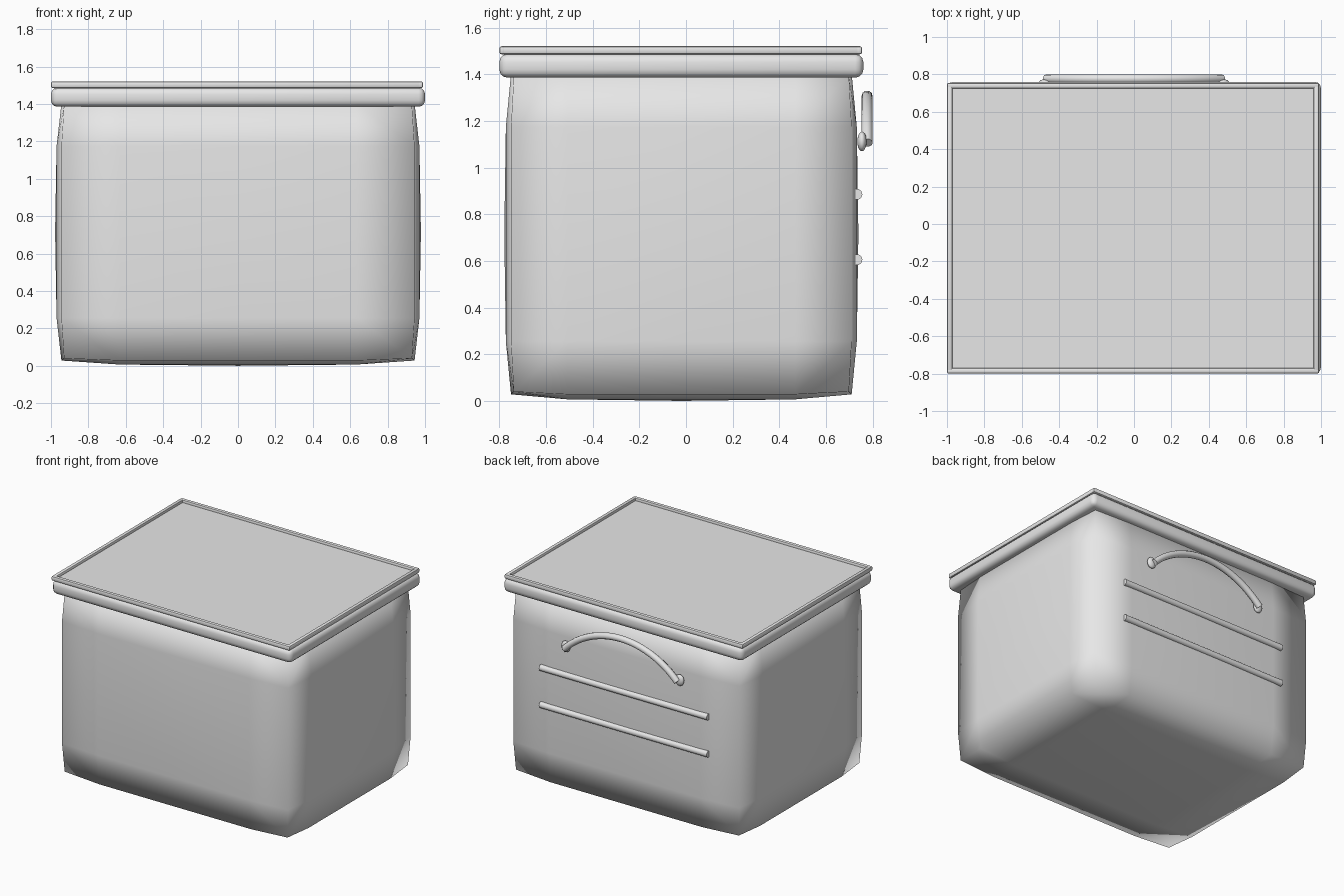
import bpy, bmesh, math
from mathutils import Vector

if "Cube" in bpy.data.objects:
    bpy.data.objects.remove(bpy.data.objects["Cube"])

grey = bpy.data.materials.new("plain grey")
grey.diffuse_color = (0.8, 0.8, 0.8, 1)
grey.use_nodes = True
grey.node_tree.nodes["Principled BSDF"].inputs["Base Color"].default_value = grey.diffuse_color


def finish(obj, name, angle=180):
    obj.name = name
    obj.data.materials.clear()
    obj.data.materials.append(grey)
    bpy.ops.object.select_all(action='DESELECT')
    obj.select_set(True)
    bpy.context.view_layer.objects.active = obj
    if obj.type == 'CURVE':
        bpy.ops.object.convert(target='MESH')
        obj = bpy.context.object
    bpy.ops.object.shade_smooth_by_angle(angle=math.radians(angle))
    return obj


def box(name, lo, hi, bevel=0, segments=3):
    lo, hi = Vector(lo), Vector(hi)
    bpy.ops.mesh.primitive_cube_add(size=1, location=(lo + hi) / 2)
    obj = bpy.context.object
    obj.scale = hi - lo
    bpy.ops.object.transform_apply(location=False, rotation=False, scale=True)
    if bevel:
        mod = obj.modifiers.new("rounded", 'BEVEL')
        mod.width, mod.segments = bevel, segments
        bpy.ops.object.modifier_apply(modifier=mod.name)
    return finish(obj, name, 40)


def tube(name, points, radius):
    curve = bpy.data.curves.new(name, 'CURVE')
    curve.dimensions = '3D'
    curve.bevel_depth, curve.bevel_resolution = radius, 3
    curve.use_fill_caps = True
    spline = curve.splines.new('POLY')
    spline.points.add(len(points) - 1)
    for p, co in zip(spline.points, points):
        p.co = (*co, 1)
    obj = bpy.data.objects.new(name, curve)
    bpy.context.collection.objects.link(obj)
    return finish(obj, name, 50)


# Body: a soft box whose faces swell between straight corners
steps = [-1, -0.68, 0, 0.68, 1]
centre = Vector((0, -0.02, 0.715))
half = Vector((0.93, 0.718, 0.675))
swell = Vector((0.04, 0.034, 0.033))
bm = bmesh.new()
for axis in range(3):
    for side in (-1, 1):
        rows = []
        for a in steps:
            row = []
            for b in steps:
                u = Vector((0, 0, 0))
                u[axis], u[(axis + 1) % 3], u[(axis + 2) % 3] = side, a, b
                outer = [i for i in range(3) if abs(u[i]) == 1]
                share = {1: 1.0, 2: 0.35, 3: 0.0}[len(outer)]
                co = Vector([centre[i] + u[i] * half[i] for i in range(3)])
                for i in outer:
                    inner_mid = sum(1 for c in u if c == 0) == 2
                    co[i] += u[i] * swell[i] * share * (1.2 if inner_mid else 1)
                row.append(bm.verts.new(co))
            rows.append(row)
        for i in range(4):
            for j in range(4):
                quad = [rows[i][j], rows[i + 1][j], rows[i + 1][j + 1], rows[i][j + 1]]
                bm.faces.new(quad if side > 0 else quad[::-1])
bmesh.ops.remove_doubles(bm, verts=bm.verts, dist=0.0005)
bmesh.ops.recalc_face_normals(bm, faces=bm.faces)
bmesh.ops.translate(bm, verts=bm.verts, vec=(0, 0, -min(v.co.z for v in bm.verts)))
mesh = bpy.data.meshes.new("body")
bm.to_mesh(mesh)
bm.free()
body = bpy.data.objects.new("body", mesh)
bpy.context.collection.objects.link(body)
finish(body, "body")

# Lid: thick rounded slab, thin panel and a raised rim around the panel
box("lid_slab", (-1, -0.8, 1.385), (1, 0.76, 1.487), 0.035)
box("lid_panel", (-0.98, -0.78, 1.48), (0.97, 0.74, 1.5))
x0, x1, y0, y1, w = -1.0, 0.99, -0.8, 0.755, 0.03
for name, lo, hi in (
        ("front", (x0, y0), (x1, y0 + w)), ("back", (x0, y1 - w), (x1, y1)),
        ("left", (x0, y0), (x0 + w, y1)), ("right", (x1 - w, y0), (x1, y1))):
    box("lid_rim_" + name, (*lo, 1.485), (*hi, 1.52), 0.01, 2)

# Arched handle on the back with a knob at each end
radius, sweep = 0.652, math.asin(0.47 / 0.652)
arc = [-sweep + 2 * sweep * i / 24 for i in range(25)]
tube("handle", [(radius * math.sin(t), 0.776, 1.306 - radius * (1 - math.cos(t)))
                for t in arc], 0.024)
for side, label in ((-1, "left"), (1, "right")):
    bpy.ops.mesh.primitive_uv_sphere_add(segments=16, ring_count=10, radius=1,
                                         location=(side * 0.475, 0.754, 1.112))
    knob = bpy.context.object
    knob.scale = (0.036, 0.02, 0.042)
    bpy.ops.object.transform_apply(location=False, rotation=False, scale=True)
    finish(knob, "handle_knob_" + label)

# Two raised horizontal bars below the handle
for z, label in ((0.885, "upper"), (0.605, "lower")):
    bar = tube("bar_" + label, [(-0.7, 0.732, z), (-0.69, 0.732, z),
                                (0.69, 0.732, z), (0.7, 0.732, z)], 0.024)
